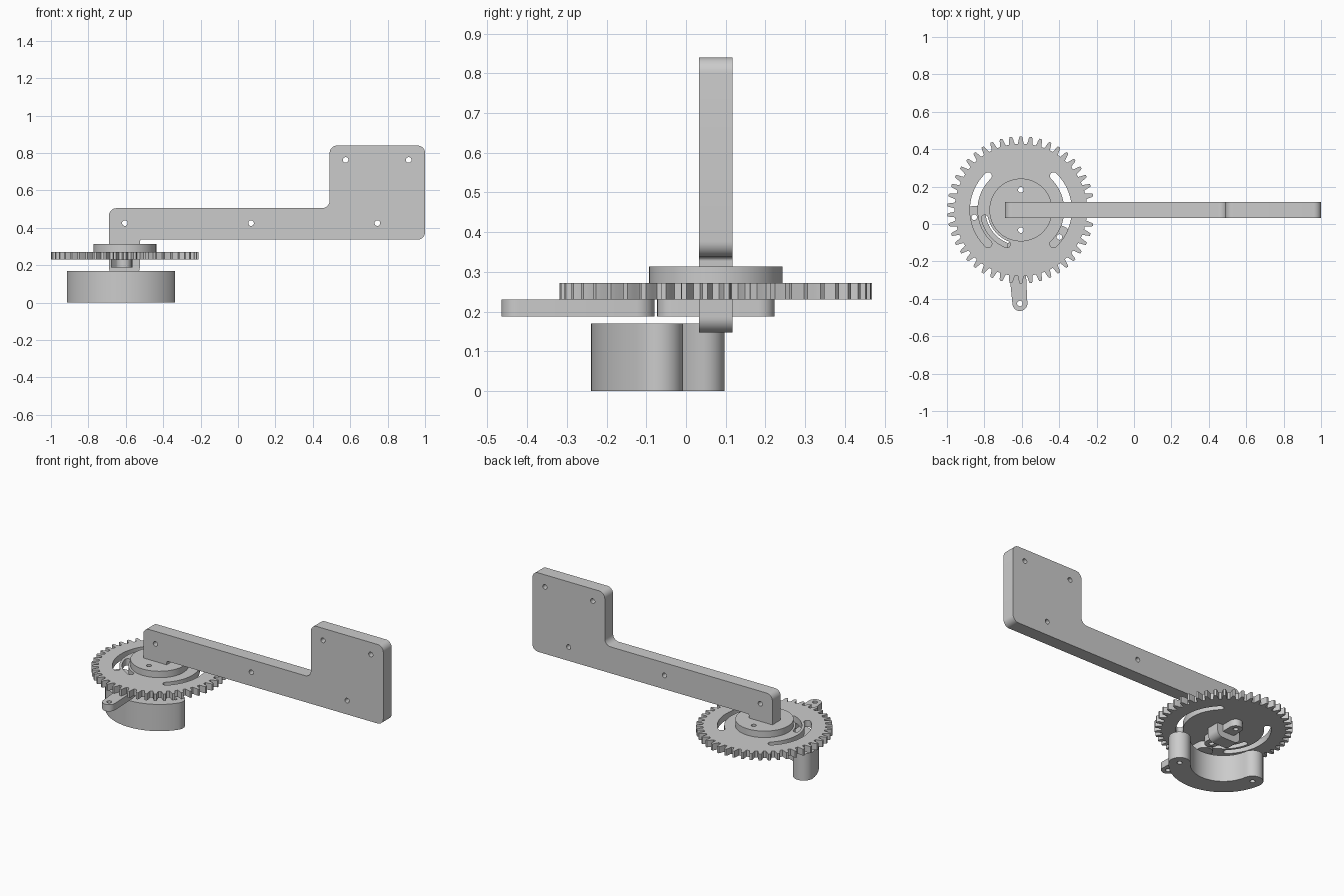
import bpy, math
from mathutils import Vector

cube = bpy.data.objects.get("Cube")
if cube:
    bpy.data.objects.remove(cube, do_unlink=True)

grey = bpy.data.materials.new("plain grey")
grey.use_nodes = True
grey.diffuse_color = (0.6, 0.6, 0.6, 1)
grey.node_tree.nodes["Principled BSDF"].inputs["Base Color"].default_value = grey.diffuse_color

CX, CY = -0.605, 0.075     # gear axis
SLOT_R = 0.252             # radius of the adjustment slots


def arc(x, y, r, a, b, n=12):
    """Points on an arc from angle a to b in degrees."""
    angles = [math.radians(a + (b - a) * i / n) for i in range(n + 1)]
    return [(x + r * math.cos(t), y + r * math.sin(t)) for t in angles]


def circle(x, y, r=0.015, n=24):
    return arc(x, y, r, 0, 360, n)[:-1]


def capsule(p, q, r, r2=None):
    """Rounded bar from p to q."""
    a = math.degrees(math.atan2(q[1] - p[1], q[0] - p[0]))
    return arc(*p, r, a + 90, a + 270) + arc(*q, r2 or r, a - 90, a + 90)


def curved_slot(radius, half, a, b):
    """Round-ended band around the gear axis."""
    ends = [(CX + radius * math.cos(math.radians(t)), CY + radius * math.sin(math.radians(t))) for t in (a, b)]
    return (arc(CX, CY, radius + half, a, b, 32) + arc(*ends[1], half, b, b + 180)[1:-1]
            + arc(CX, CY, radius - half, b, a, 32) + arc(*ends[0], half, a + 180, a + 360)[1:-1])


def rounded(corners, n=8):
    """Polygon whose (x, y, radius) corners are filleted."""
    out = []
    for i, (x, y, r) in enumerate(corners):
        p = Vector((x, y))
        u = (Vector(corners[i - 1][:2]) - p).normalized()
        v = (Vector(corners[(i + 1) % len(corners)][:2]) - p).normalized()
        c = p + (u + v) * r            # right-angle corners
        for k in range(n + 1):
            t = k / n * math.pi / 2
            out.append(tuple(c - v * r * math.cos(t) - u * r * math.sin(t)))
    return out


def plate(name, loops, low, high, upright=False):
    """Extrude an outline with holes; upright plates run along y."""
    curve = bpy.data.curves.new(name, 'CURVE')
    curve.dimensions = '2D'
    curve.fill_mode = 'BOTH'
    curve.extrude = (high - low) / 2
    for pts in loops:
        spline = curve.splines.new('POLY')
        spline.points.add(len(pts) - 1)
        for point, (x, y) in zip(spline.points, pts):
            point.co = (x, y, 0, 1)
        spline.use_cyclic_u = True
    ob = bpy.data.objects.new(name, curve)
    bpy.context.collection.objects.link(ob)
    mid = (low + high) / 2
    ob.location = (0, mid, 0) if upright else (0, 0, mid)
    if upright:
        ob.rotation_euler.x = math.pi / 2
    bpy.ops.object.select_all(action='DESELECT')
    ob.select_set(True)
    bpy.context.view_layer.objects.active = ob
    bpy.ops.object.convert(target='MESH')
    ob = bpy.context.object
    bpy.ops.object.mode_set(mode='EDIT')
    bpy.ops.mesh.select_all(action='SELECT')
    bpy.ops.mesh.remove_doubles(threshold=0.0001)
    bpy.ops.mesh.normals_make_consistent(inside=False)
    bpy.ops.object.mode_set(mode='OBJECT')
    ob.data.materials.clear()
    ob.data.materials.append(grey)
    bpy.ops.object.shade_smooth_by_angle(angle=math.radians(30))
    return ob


# Toothed wheel with adjustment slots
TEETH = 46
step = 2 * math.pi / TEETH
tooth = [(-0.33, 0.354), (-0.25, 0.368), (-0.2, 0.382), (-0.12, 0.394),
         (0.12, 0.394), (0.2, 0.382), (0.25, 0.368), (0.33, 0.354)]
rim = []
for i in range(TEETH):
    for offset, r in tooth:
        t = math.pi / 2 + (i + offset) * step
        rim.append((CX + r * math.cos(t), CY + r * math.sin(t)))
screws = [circle(CX, CY + s * 0.108) for s in (-1, 1)]
slots = [curved_slot(SLOT_R, 0.02, -46, 46), curved_slot(SLOT_R, 0.02, 134, 226),
         curved_slot(0.198, 0.018, 193, 248)]
plate("gear_wheel", [rim] + slots + screws, 0.23, 0.272)

# Hub on top of the wheel and strap beneath it
plate("hub_disc", [circle(CX, CY, 0.168, 64)] + screws, 0.272, 0.313)
plate("hub_strap", [capsule((CX, CY - 0.108), (CX, CY + 0.108), 0.04)] + screws, 0.187, 0.23)

# Lever reaching out to the front
plate("lever", [capsule((-0.61, -0.425), (-0.632, -0.127), 0.04, 0.048), circle(-0.61, -0.425)],
      0.187, 0.23)

# Crescent base with a screw hole in each end
base_holes = [circle(CX + SLOT_R * math.cos(math.radians(a)), CY + SLOT_R * math.sin(math.radians(a)))
              for a in (189, 325)]
plate("crescent_base", [curved_slot(SLOT_R, 0.062, 189, 325)] + base_holes, 0, 0.17)

# Upright arm with a square end plate and a peg through the hub
outline = rounded([(-0.69, 0.147, 0.04), (-0.525, 0.147, 0.04), (-0.525, 0.337, 0.01),
                   (1, 0.337, 0.04), (1, 0.84, 0.04), (0.49, 0.84, 0.04),
                   (0.49, 0.505, 0.04), (-0.69, 0.505, 0.04)])
arm_holes = [circle(x, z) for x, z in ((CX, 0.232), (CX, 0.425), (0.07, 0.425), (0.745, 0.425),
                                       (0.575, 0.763), (0.912, 0.763))]
plate("arm", [outline] + arm_holes, 0.033, 0.117, upright=True)
